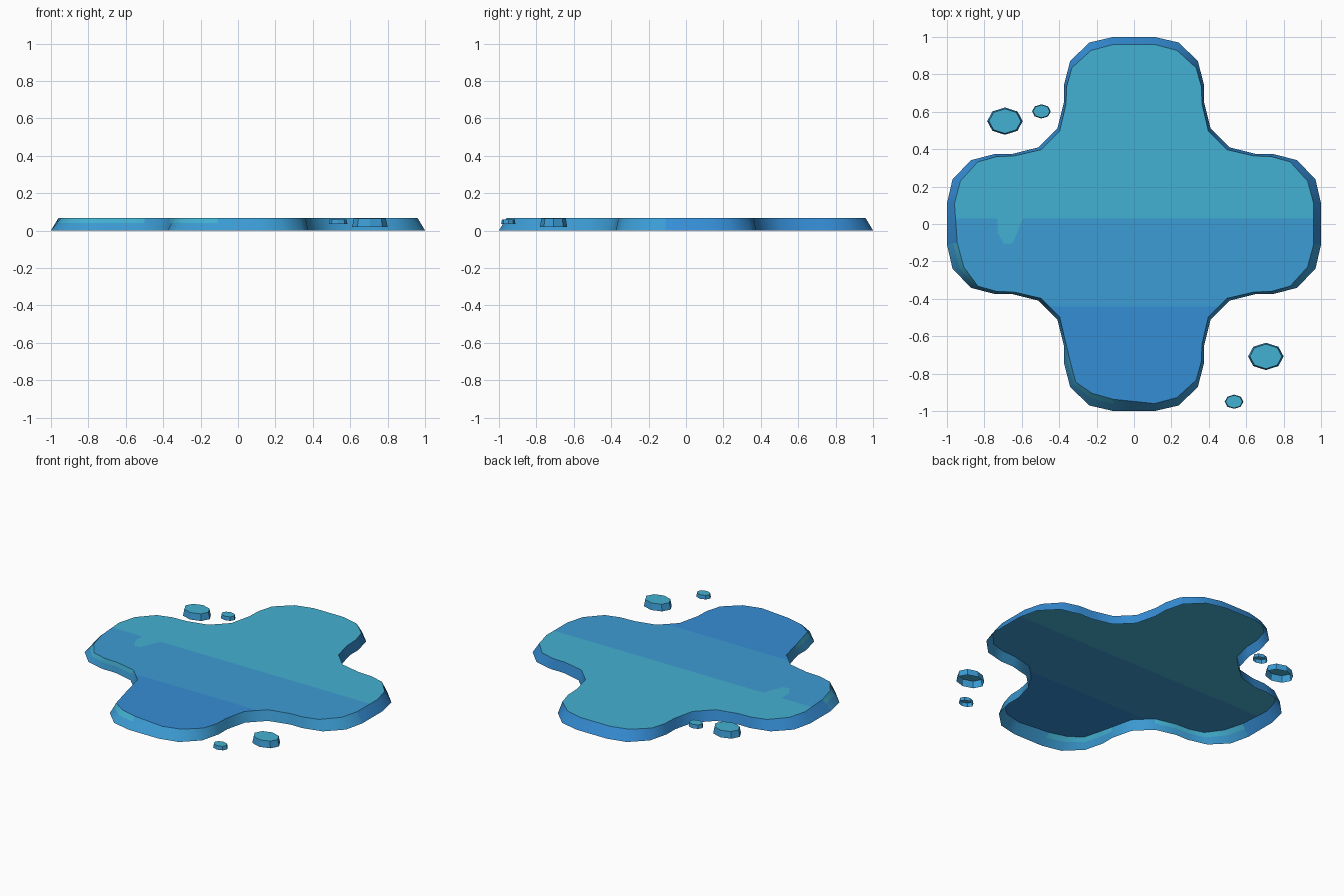
import bpy, bmesh, math

if "Cube" in bpy.data.objects:
    bpy.data.objects.remove(bpy.data.objects["Cube"])


def material(name, rgb):
    lin = [((c / 255 + 0.055) / 1.055) ** 2.4 for c in rgb]
    m = bpy.data.materials.new(name)
    m.diffuse_color = (*lin, 1)
    m.use_nodes = True
    m.node_tree.nodes["Principled BSDF"].inputs["Base Color"].default_value = m.diffuse_color
    return m


MATS = [material("teal water", (68, 177, 210)),
        material("mid blue water", (60, 156, 212)),
        material("deep blue water", (53, 141, 213))]
TEAL, MID, DEEP = 0, 1, 2


def finish(bm, name, smooth=None):
    mesh = bpy.data.meshes.new(name)
    bm.to_mesh(mesh)
    bm.free()
    for m in MATS:
        mesh.materials.append(m)
    ob = bpy.data.objects.new(name, mesh)
    bpy.context.collection.objects.link(ob)
    if smooth:
        bpy.ops.object.select_all(action='DESELECT')
        bpy.context.view_layer.objects.active = ob
        ob.select_set(True)
        bpy.ops.object.shade_smooth_by_angle(angle=math.radians(smooth))
    return ob


def ring(half, z):
    """Mirror half a quadrant over its diagonal, then turn it four times (clockwise)."""
    quad = half + [(y, x) for x, y in reversed(half)]
    pts = []
    for _ in range(4):
        pts += quad
        quad = [(y, -x) for x, y in quad]
    return [(x, y, z) for x, y in pts]


def walls(bm, lower, upper):
    n = len(lower)
    return [bm.faces.new((lower[(i + 1) % n], lower[i], upper[i], upper[(i + 1) % n]))
            for i in range(n)]


# Puddle: four-lobed shell, open underneath, with sloping walls
H = 0.067
base = ring([(0.11, 1.0), (0.24, 0.97), (0.342, 0.87), (0.375, 0.74),
             (0.375, 0.65), (0.41, 0.51)], 0)
rim = ring([(0.11, 0.96), (0.23, 0.928), (0.332, 0.835), (0.36, 0.735),
            (0.364, 0.64), (0.397, 0.498)], H)
# the rim is drawn in a little further on the front left
rim[24] = (-0.11, -0.937, H)
rim[25] = (-0.225, -0.905, H)
rim[26] = (-0.312, -0.845, H)
rim[27] = (-0.342, -0.73, H)
rim[34] = (-0.91, -0.23, H)
rim[35] = (-0.945, -0.10, H)
middle = [tuple(p + (q - p) * 0.6 for p, q in zip(a, b)) for a, b in zip(base, rim)]

bm = bmesh.new()
v0, v1, v2 = ([bm.verts.new(p) for p in r] for r in (base, middle, rim))
low, high = walls(bm, v0, v1), walls(bm, v1, v2)
for f in low + high:
    f.material_index = MID if f.calc_center_median().y < -0.15 else DEEP
for i in list(range(24, 28)) + list(range(30, 35)):   # light upper edge, front left
    high[i].material_index = TEAL

# Top face cut into three colour bands
top = bm.faces.new(list(reversed(v2)))
for cut in (0.03, -0.44):
    faces = [f for f in bm.faces if all(abs(v.co.z - H) < 1e-5 for v in f.verts)]
    geom = faces + list({e for f in faces for e in f.edges}) \
        + list({v for f in faces for v in f.verts})
    bmesh.ops.bisect_plane(bm, geom=geom, dist=1e-5,
                           plane_co=(0, cut, 0), plane_no=(0, 1, 0))
for f in bm.faces:
    if all(abs(v.co.z - H) < 1e-5 for v in f.verts):
        y = f.calc_center_bounds().y
        f.material_index = TEAL if y > 0.03 else MID if y > -0.44 else DEEP
finish(bm, "puddle", smooth=40)

# Small teal patch running into the middle band
bm = bmesh.new()
patch = [(-0.73, 0.03), (-0.73, -0.045), (-0.695, -0.108), (-0.65, -0.105),
         (-0.62, -0.035), (-0.595, 0.03)]
bm.faces.new([bm.verts.new((x, y, H + 0.001)) for x, y in patch])
finish(bm, "teal_patch")


# Droplets: eight-sided open shells
def droplet(name, x, y, rx, ry, z0, z1):
    bm = bmesh.new()
    rings = []
    for z, s in ((z0, 1.0), (z1, 0.9)):
        rings.append([bm.verts.new((x + s * rx * math.sin(i * math.pi / 4),
                                    y + s * ry * math.cos(i * math.pi / 4), z))
                      for i in range(8)])
    for f in walls(bm, *rings):
        f.material_index = MID
    bm.faces.new(list(reversed(rings[1]))).material_index = TEAL
    finish(bm, name)


for side, big, small in (("front", (0.705, -0.708), (0.535, -0.95)),
                         ("back", (-0.69, 0.55), (-0.495, 0.602))):
    droplet(side + "_large_droplet", *big, 0.095, 0.073, 0.02, 0.064)
    droplet(side + "_small_droplet", *small, 0.05, 0.038, 0.035, 0.06)
